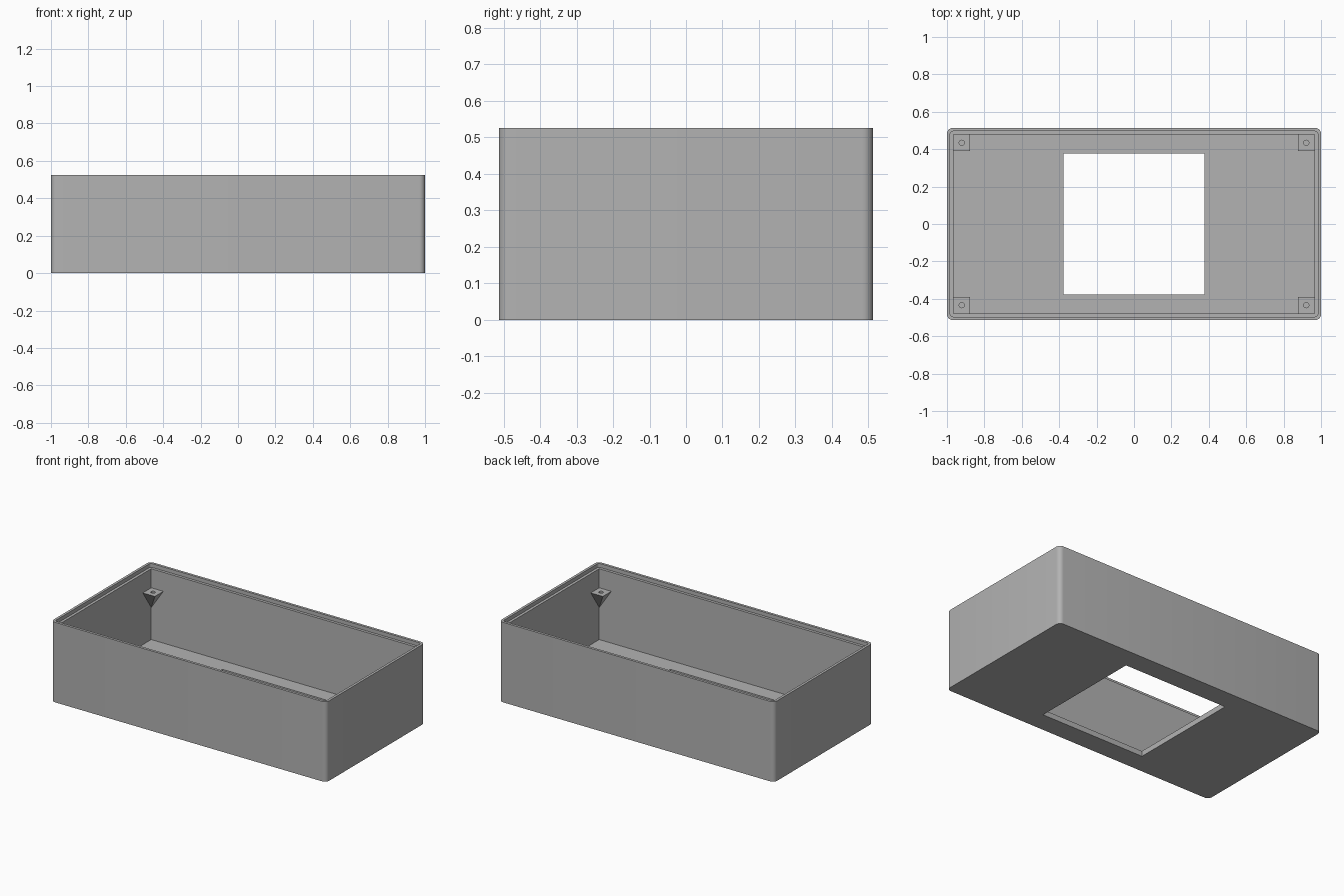
import bpy, bmesh
from math import cos, sin, pi, radians

cube = bpy.data.objects.get("Cube")
if cube:
    bpy.data.objects.remove(cube, do_unlink=True)

# Overall sizes
HX, HY, HEIGHT = 1.0, 0.513, 0.525
WALL, LIP, STEP, FLOOR = 0.035, 0.017, 0.025, 0.035
OPENING = 0.378
SEGMENTS = 6

grey = bpy.data.materials.new("grey_plastic")
grey.use_nodes = True
grey.diffuse_color = (0.45, 0.45, 0.45, 1)
grey.node_tree.nodes["Principled BSDF"].inputs["Base Color"].default_value = grey.diffuse_color


def make_object(name, bm):
    mesh = bpy.data.meshes.new(name)
    bm.to_mesh(mesh)
    bm.free()
    mesh.materials.append(grey)
    obj = bpy.data.objects.new(name, mesh)
    bpy.context.collection.objects.link(obj)
    return obj


def rounded_ring(bm, hx, hy, radius, z):
    """Rounded rectangle of vertices, counter-clockwise."""
    ring = []
    for k, (sx, sy) in enumerate([(1, 1), (-1, 1), (-1, -1), (1, -1)]):
        for i in range(SEGMENTS + 1):
            a = (k + i / SEGMENTS) * pi / 2
            ring.append(bm.verts.new((sx * (hx - radius) + radius * cos(a),
                                      sy * (hy - radius) + radius * sin(a), z)))
    return ring


def bridge(bm, a, b):
    n = len(a)
    for i in range(n):
        j = (i + 1) % n
        bm.faces.new((a[i], a[j], b[j], b[i]))


# Enclosure shell: outer wall, stepped rim, cavity, floor and square opening
bm = bmesh.new()
cx, cy = HX - WALL, HY - WALL
lx, ly = HX - LIP, HY - LIP
profile = [
    (HX, HY, 0.03, 0),
    (HX, HY, 0.03, HEIGHT),
    (lx, ly, 0.015, HEIGHT),
    (lx, ly, 0.015, HEIGHT - STEP),
    (cx, cy, 0, HEIGHT - STEP),
    (cx, cy, 0, FLOOR),
    (OPENING, OPENING, 0, FLOOR),
    (OPENING, OPENING, 0, 0),
]
rings = [rounded_ring(bm, *p) for p in profile]
for i, ring in enumerate(rings):
    bridge(bm, ring, rings[(i + 1) % len(rings)])
bmesh.ops.remove_doubles(bm, verts=bm.verts, dist=0.0001)
bmesh.ops.recalc_face_normals(bm, faces=bm.faces)
shell = make_object("enclosure_shell", bm)
bpy.ops.object.select_all(action="DESELECT")
shell.select_set(True)
bpy.context.view_layer.objects.active = shell
bpy.ops.object.shade_smooth_by_angle(angle=radians(30))

# Screw bosses: square tops with a blind hole, tapering into the wall corners
HALF, TOP, TIP, HOLE, DEPTH, SIDES = 0.044, 0.375, 0.245, 0.014, 0.04, 16
bx, by = cx - HALF, cy - HALF
bm = bmesh.new()
square, hole, pit = [], [], []
for i in range(SIDES):
    c, s = cos(2 * pi * i / SIDES), sin(2 * pi * i / SIDES)
    m = HALF / max(abs(c), abs(s))
    square.append(bm.verts.new((bx + c * m, by + s * m, TOP)))
    hole.append(bm.verts.new((bx + c * HOLE, by + s * HOLE, TOP)))
    pit.append(bm.verts.new((bx + c * HOLE, by + s * HOLE, TOP - DEPTH)))
bridge(bm, square, hole)
bridge(bm, hole, pit)
bm.faces.new(pit)
tip = bm.verts.new((cx, cy, TIP))
for i in range(SIDES):
    a, b = square[i], square[(i + 1) % SIDES]
    mid = (a.co + b.co) / 2
    # Leave out the sides that lie against the walls
    if mid.x < cx - 0.0001 and mid.y < cy - 0.0001:
        bm.faces.new((b, a, tip))
bosses = make_object("screw_bosses", bm)
mirror = bosses.modifiers.new("four_corners", "MIRROR")
mirror.use_axis = (True, True, False)
mirror.use_mirror_merge = False
